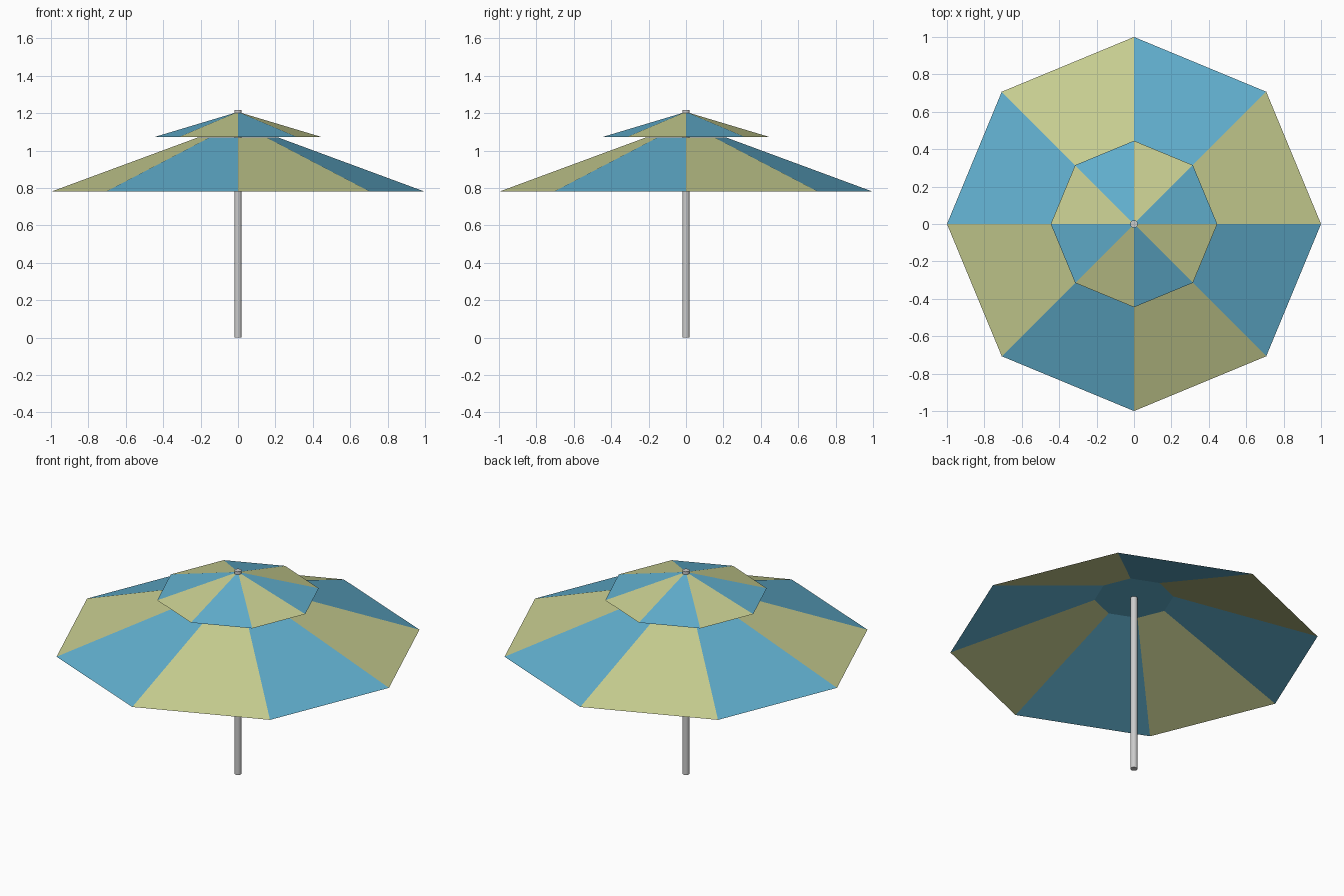
import bpy, bmesh
from math import cos, sin, tau

if "Cube" in bpy.data.objects:
    bpy.data.objects.remove(bpy.data.objects["Cube"])

def make_material(name, rgb):
    mat = bpy.data.materials.new(name)
    mat.diffuse_color = (*rgb, 1)
    mat.use_nodes = True
    mat.node_tree.nodes["Principled BSDF"].inputs["Base Color"].default_value = mat.diffuse_color
    return mat

blue = make_material("blue_fabric", (0.12, 0.43, 0.62))
olive = make_material("olive_fabric", (0.57, 0.61, 0.28))
SIDES = 8

# Open-bottomed octagonal canopy with alternating panels and a small flat cap
def canopy(name, r_low, z_low, r_top, z_top, first):
    bm = bmesh.new()
    def ring(r, z):
        return [bm.verts.new((r * cos(tau * i / SIDES), r * sin(tau * i / SIDES), z))
                for i in range(SIDES)]
    low, top = ring(r_low, z_low), ring(r_top, z_top)
    for i in range(SIDES):
        j = (i + 1) % SIDES
        bm.faces.new((low[i], low[j], top[j], top[i])).material_index = (i + first) % 2
    bm.faces.new(top).material_index = 0
    mesh = bpy.data.meshes.new(name)
    bm.to_mesh(mesh)
    bm.free()
    mesh.materials.append(blue)
    mesh.materials.append(olive)
    obj = bpy.data.objects.new(name, mesh)
    bpy.context.collection.objects.link(obj)
    return obj

canopy("main_canopy", 1.0, 0.78, 0.215, 1.07, 1)
canopy("vent_canopy", 0.445, 1.073, 0.022, 1.20, 0)

# Central pole, poking out just above the canopy
POLE_TOP = 1.217
bpy.ops.mesh.primitive_cylinder_add(vertices=12, radius=0.02, depth=POLE_TOP,
                                    location=(0, 0, POLE_TOP / 2))
pole = bpy.context.object
pole.name = "pole"
bpy.ops.object.shade_smooth_by_angle()
